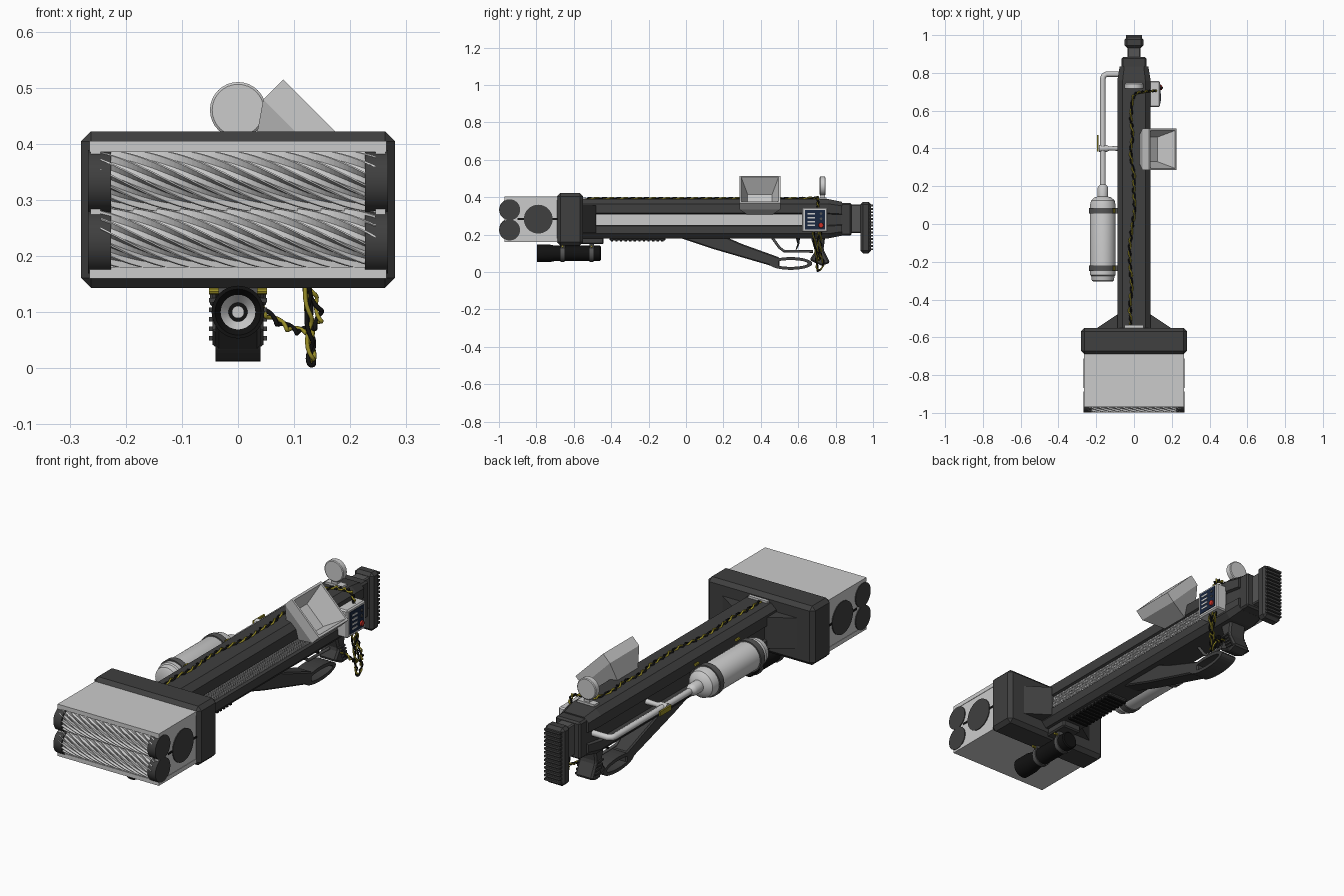
import bpy, bmesh, math, random
from math import sin, cos, pi
from mathutils import Vector

if "Cube" in bpy.data.objects:
    bpy.data.objects.remove(bpy.data.objects["Cube"])

random.seed(4)


def mat(name, r, g, b):
    m = bpy.data.materials.new(name)
    m.diffuse_color = (r, g, b, 1)
    m.use_nodes = True
    m.node_tree.nodes["Principled BSDF"].inputs["Base Color"].default_value = m.diffuse_color
    return m


DARK = mat("dark_grey", .05, .05, .05)
MID = mat("mid_grey", .09, .09, .09)
BLACK = mat("black", .006, .006, .006)
YELLOW = mat("yellow", .32, .27, .02)
RED = mat("red", .6, .03, .02)
NAVY = mat("navy", .01, .02, .05)


def finish(name, bm, m=None, bevel=0, smooth=False):
    bmesh.ops.recalc_face_normals(bm, faces=bm.faces)
    me = bpy.data.meshes.new(name)
    bm.to_mesh(me)
    bm.free()
    o = bpy.data.objects.new(name, me)
    bpy.context.collection.objects.link(o)
    if m:
        me.materials.append(m)
    if bevel:
        b = o.modifiers.new("bevel", 'BEVEL')
        b.width, b.segments = bevel, 1
    if smooth:
        bpy.ops.object.select_all(action='DESELECT')
        o.select_set(True)
        bpy.context.view_layer.objects.active = o
        bpy.ops.object.shade_smooth_by_angle(angle=math.radians(35))
    return o


def loft(name, sections, m=None, closed=False, bevel=0, smooth=False):
    """Skin a list of equal-length point loops; closed joins last to first."""
    bm = bmesh.new()
    rows = [[bm.verts.new(p) for p in s] for s in sections]
    n = len(rows[0])
    pairs = list(zip(rows, rows[1:])) + ([(rows[-1], rows[0])] if closed else [])
    for a, b in pairs:
        for i in range(n):
            bm.faces.new((a[i], a[(i + 1) % n], b[(i + 1) % n], b[i]))
    if not closed:
        bm.faces.new(rows[0])
        bm.faces.new(rows[-1])
    return finish(name, bm, m, bevel, smooth)


def box(name, x0, x1, y0, y1, z0, z1, m=None, bevel=0):
    s = [[(x, y0, z0), (x, y1, z0), (x, y1, z1), (x, y0, z1)] for x in (x0, x1)]
    return loft(name, s, m, bevel=bevel)


def side_prism(name, yz, hw, m=None, bevel=0):
    return loft(name, [[(x, y, z) for y, z in yz] for x in (-hw, hw)], m, bevel=bevel)


def lathe(name, axis, c, steps, m=None, seg=32):
    """Circles (position, radius) along the x or y axis; c is the other two coordinates."""
    secs = []
    for p, r in steps:
        ring = [(c[0] + r * cos(2 * pi * i / seg), c[1] + r * sin(2 * pi * i / seg)) for i in range(seg)]
        secs.append([(p, a, b) if axis == 'x' else (a, p, b) for a, b in ring])
    return loft(name, secs, m, smooth=True)


def tube(name, pts, r, m=None, res=2):
    cu = bpy.data.curves.new(name, 'CURVE')
    cu.dimensions, cu.bevel_depth, cu.bevel_resolution, cu.use_fill_caps = '3D', r, res, True
    sp = cu.splines.new('POLY')
    sp.points.add(len(pts) - 1)
    for p, q in zip(sp.points, pts):
        p.co = (*q, 1)
    o = bpy.data.objects.new(name, cu)
    bpy.context.collection.objects.link(o)
    if m:
        cu.materials.append(m)


def twisted_wire(name, ctrl, per, r=.0045, jitter=0):
    c = [Vector(p) for p in ctrl]
    c = [c[0]] + c + [c[-1]]
    path = []
    for a, b, d, e in zip(c, c[1:], c[2:], c[3:]):
        for k in range(per):
            t = k / per
            path.append(.5 * (2 * b + (d - a) * t + (2 * a - 5 * b + 4 * d - e) * t * t
                              + (3 * b - a - 3 * d + e) * t ** 3))
    path.append(c[-1])
    for j, m in enumerate((BLACK, YELLOW)):
        pts = []
        for i, p in enumerate(path):
            a = i * .6 + j * pi
            pts.append(p + .005 * Vector((cos(a), .7 * sin(a), sin(a)))
                       + Vector((random.uniform(-jitter, jitter), 0, 0)))
        tube(f"{name}_{j}", pts, r, m, 1)


# head shell with open front
for n, z in (("bottom", .16), ("top", .385)):
    box(f"head_{n}_plate", -.265, .265, -.97, -.62, z, z + .02)
for s in (-1, 1):
    box("head_side_plate", *sorted((s * .245, s * .263)), -.97, -.62, .16, .405)
    # round bearing covers and seam on each side
    for n, y, z, r in (("upper", -.943, .333, .056), ("lower", -.943, .225, .056), ("rear", -.79, .283, .077)):
        lathe(f"{n}_bearing", 'x', (y, z), [(s * .226, r), (s * .267, r)], DARK, 40)
    box("head_seam", *sorted((s * .25, s * .2655)), -.9, -.68, .278, .288, BLACK)
box("head_inner_block", -.245, .245, -.88, -.62, .18, .385, MID)

# helical bladed rollers
for n, zc in (("upper", .334), ("lower", .23)):
    secs = []
    for k in range(61):
        x, tw = -.245 + .49 * k / 60, -4.6 * k / 60
        loop = []
        for i in range(16):
            for f, r in ((0, .044), (.55, .045), (.85, .0555), (.98, .0555)):
                a = tw + 2 * pi * (i + f) / 16
                loop.append((x, -.943 - r * cos(a), zc + r * sin(a)))
        secs.append(loop)
    loft(f"{n}_roller", secs)

# collar and wedges into the body
box("collar", -.28, .28, -.69, -.55, .143, .422, DARK, .018)
for s in (-1, 1):
    loft("collar_wedge", [[(s * .21, -.56, z), (s * .07, -.56, z), (s * .07, -.48, z), (s * .09, -.48, z)]
                          for z in (.21, .355)], DARK)

# body with side channels and tapered rear
def body_section(y, k):
    half = [(.06, .39), (.088, .365), (.088, .315), (.074, .31), (.074, .25), (.088, .245), (.088, .205), (.065, .18)]
    pts = half + [(-x, z) for x, z in reversed(half)]
    return [(x * k, y, .285 + (z - .285) * k) for x, z in pts]


loft("body", [body_section(-.56, 1), body_section(.76, 1), body_section(.835, .86)], DARK)
box("channel_strip", .06, .078, -.49, .62, .252, .308)
stud = box("channel_stud", .076, .082, -.487, -.478, .256, .266, None)
for off, cnt in (((0, .0155, 0), 71), ((0, .006, .0135), 4)):
    a = stud.modifiers.new("array", 'ARRAY')
    a.use_relative_offset, a.use_constant_offset = False, True
    a.constant_offset_displace, a.count = off, cnt

# butt stock
box("stock_neck", -.065, .065, .82, .885, .195, .37, DARK, .008)
box("stock_link", -.035, .035, .88, .94, .21, .36, MID, .005)
box("butt_pad", -.05, .05, .932, .99, .1, .375, DARK, .014)
for i in range(14):
    z = .117 + i * .018
    box("pad_rib", -.042, .042, .985, 1, z, z + .01, DARK)

# gas tank with bands and feed pipe
tx, tz = -.165, .29
lathe("tank", 'y', (tx, tz), [(-.305, .05), (-.3, .058), (-.275, .062), (-.27, .068), (.1, .068), (.125, .062),
                              (.14, .045), (.145, .028), (.19, .028), (.2, .024), (.21, .014)])
for y in (-.235, .07):
    lathe("tank_band", 'y', (tx, tz), [(y - .015, .06), (y - .015, .074), (y + .015, .074), (y + .015, .06)], MID)
    box("tank_bracket", -.13, -.08, y - .015, y + .015, tz - .03, tz + .03, MID)
    lathe("band_bolt", 'y', (-.105, tz + .06), [(y - .012, .007), (y + .012, .007)], YELLOW, 8)
tube("feed_pipe", [(tx, .2, tz), (tx, .77, tz), (tx + .005, .785, tz), (tx + .02, .793, tz), (-.07, .793, tz)], .015)
lathe("pipe_strut", 'x', (.4, tz), [(-.185, .018), (-.145, .018), (-.13, .011), (-.075, .013)], None, 16)
box("valve_handle", -.195, -.187, .385, .47, tz - .012, tz + .01, YELLOW)

# gauge on top
lathe("gauge", 'y', (0, .46), [(.715, .046), (.718, .05), (.742, .05), (.745, .046)])
box("gauge_stem", -.045, .045, .715, .75, .375, .4)
box("gauge_post", -.014, .014, .718, .742, .395, .42)
box("wire_clip", -.05, .05, -.56, -.535, .375, .4)

# hopper, opening tilted outward
def hopper_section(v, u0, u1, hw):
    q = math.sqrt(.5)
    pt = lambda u, y: (.1525 + q * (u + v), .395 + y, .4425 + q * (v - u))
    return [pt(u0, -hw), pt(u1, -hw), pt(u1, hw), pt(u0, hw)]


loft("hopper", [hopper_section(*a) for a in ((-.14, -.04, .05, .07), (-.05, -.102, .102, .11), (0, -.102, .102, .11),
                                             (0, -.092, .092, .1), (-.1, -.06, .06, .065))])

# control box with screen and buttons
box("control_box", .08, .138, .62, .757, .213, .345, None, .006)
box("control_panel", .13, .141, .637, .742, .228, .332, NAVY)
for i in range(4):
    box("panel_tick", .138, .143, .65, .69, .245 + i * .021, .253 + i * .021)
lathe("red_button", 'x', (.722, .25), [(.138, .014), (.148, .012)], RED, 16)
for z in (.285, .312):
    lathe("small_button", 'x', (.722, z), [(.138, .007), (.145, .007)], MID, 10)

# twisted wires
top = [(random.uniform(-.025, .005), -.53 + i * .1, .393) for i in range(12)]
twisted_wire("top_wire", top + [(0, .68, .395), (.05, .7, .398), (.1, .705, .39), (.115, .705, .34)], 14, .0045, .002)
twisted_wire("hanging_wire", [(.12, .68, .22), (.126, .695, .1), (.13, .705, .011), (.131, .735, .045),
                              (.124, .705, .13), (.12, .71, .22)], 14, .004)
twisted_wire("loop_wire", [(.115, .72, .22), (.127, .72, .15), (.146, .72, .09), (.115, .715, .066),
                           (.075, .71, .08), (.035, .7, .11)], 12, .004)

# flashlight with hollow reflector, rings and mount
lathe("flashlight", 'y', (0, .1), [(-.455, .036), (-.46, .041), (-.7, .041), (-.73, .047), (-.797, .047),
                                   (-.797, .041), (-.765, .02)], BLACK)
lathe("reflector", 'y', (0, .1), [(-.75, .03), (-.793, .0405), (-.758, .011), (-.785, .011)])
for y in (-.66, -.505):
    lathe("light_ring", 'y', (0, .1), [(y - .01, .04), (y - .01, .046), (y + .01, .046), (y + .01, .04)], MID)
    for s in (-1, 1):
        lathe("ring_bolt", 'x', (y, .137), [(s * .03, .006), (s * .052, .006)], YELLOW, 8)
    box("ring_foot", -.035, .035, y - .012, y + .012, .13, .16, MID)
box("light_mount", -.05, .05, -.62, -.44, .15, .2, DARK, .006)

# ribbed fore grip
box("fore_grip", -.05, .05, -.41, -.11, .168, .2, DARK, .005)
for i in range(12):
    box("grip_rib", -.053, .053, -.402 + i * .0245, -.39 + i * .0245, .163, .175, BLACK)

# sloping lower stock ending in a hand loop
side_prism("lower_stock", [(-.04, .185), (.22, .185), (.3, .15), (.5, .078), (.5, .024), (.45, .035), (.14, .125)], .04, DARK, .006)
ring = []
for i in range(32):
    a = 2 * pi * i / 32
    ring.append([(x, .56 + ry * cos(a), .046 + rz * sin(a)) for x, ry, rz in
                 ((-.04, .115, .034), (.04, .115, .034), (.04, .09, .018), (-.04, .09, .018))])
loft("hand_loop", ring, DARK, closed=True)

# pistol grip, trigger and guard
side_prism("pistol_grip", [(.665, .195), (.745, .195), (.735, .12), (.77, .05), (.725, .033), (.66, .065), (.69, .11)], .045, DARK, .008)
for i in range(5):
    y, z = .728 + i * .007, .125 - i * .017
    box("grip_ridge", -.052, .052, y - .04, y, z - .008, z, DARK)
tube("trigger_guard", [(.0, .46, .185), (0, .5, .13), (0, .525, .112), (0, .68, .11)], .007, MID)
side_prism("trigger", [(.585, .19), (.61, .19), (.606, .15), (.592, .12), (.586, .122), (.596, .15)], .008, BLACK)
